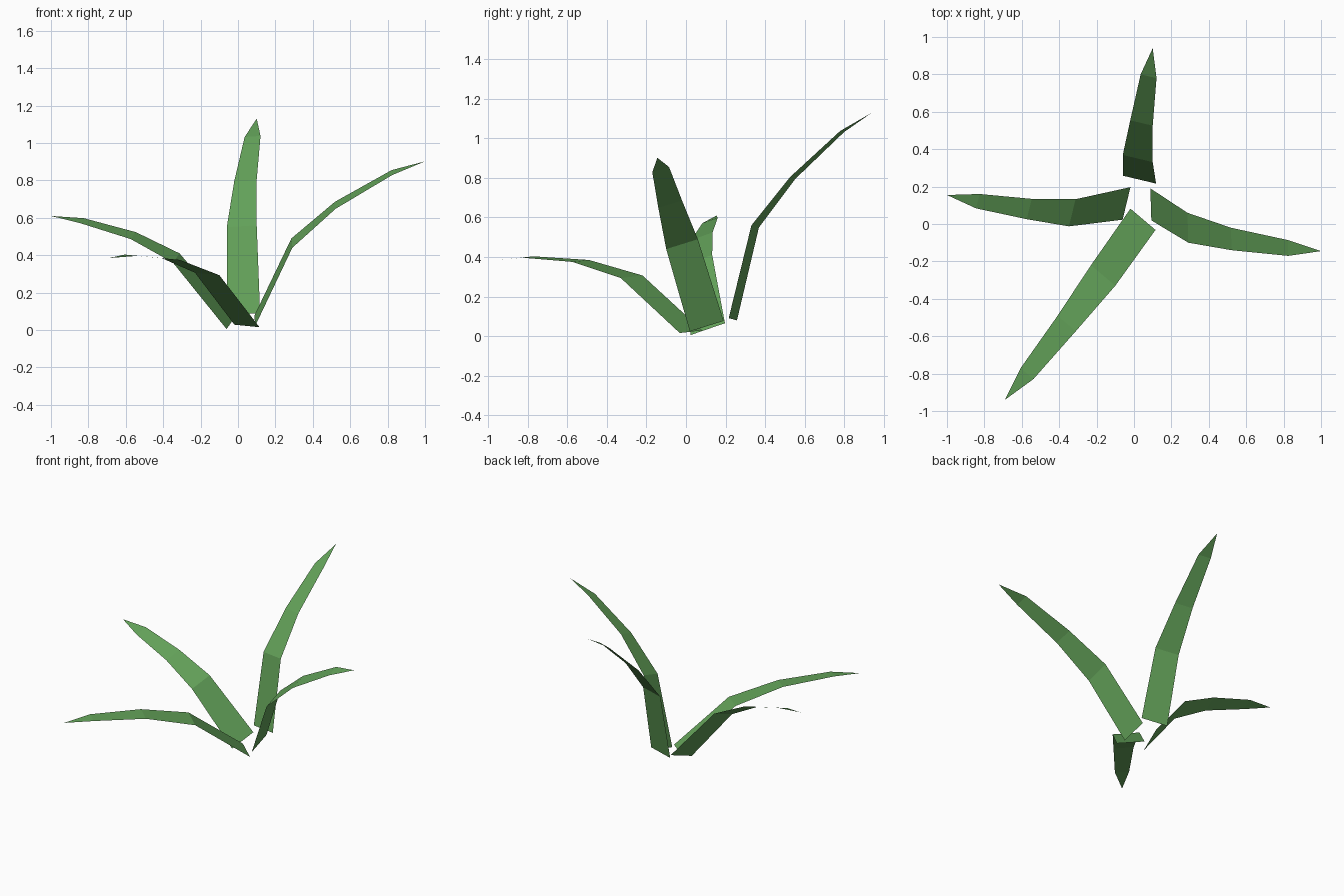
import bpy
import bmesh
from mathutils import Vector

default_cube = bpy.data.objects.get("Cube")
if default_cube:
    bpy.data.objects.remove(default_cube, do_unlink=True)

# One flat leaf colour
leaf_green = bpy.data.materials.new("leaf green")
leaf_green.use_nodes = True
green = (0.125, 0.36, 0.1, 1)
leaf_green.diffuse_color = green
shader = next(node for node in leaf_green.node_tree.nodes if node.type == "BSDF_PRINCIPLED")
shader.inputs["Base Color"].default_value = green

# Relative width at the three stations between the base and the pointed tip
TAPER = (1, 0.75, 0.53)


def build_leaf(name, spine, across, flare):
    """Sweep a tapering flat blade along its spine.

    across is the full width vector, pointing from the left to the right edge
    as seen looking along the blade; flare widens the base.
    """
    mesh = bmesh.new()
    half_width = Vector(across) / 2
    previous = None
    for centre, scale in zip(spine, (flare, *TAPER)):
        pair = [mesh.verts.new(Vector(centre) + side * scale * half_width)
                for side in (-1, 1)]
        if previous:
            mesh.faces.new((previous[0], previous[1], pair[1], pair[0]))
        previous = pair
    tip = mesh.verts.new(spine[-1])
    mesh.faces.new((previous[0], previous[1], tip))

    data = bpy.data.meshes.new(name)
    mesh.to_mesh(data)
    mesh.free()
    data.materials.append(leaf_green)
    leaf = bpy.data.objects.new(name, data)
    bpy.context.scene.collection.objects.link(leaf)
    return leaf


# Tall upright leaf at the back
build_leaf(
    name="back_leaf",
    spine=[(0.03, 0.237, 0.085), (0.02, 0.35, 0.555), (0.04, 0.54, 0.8),
           (0.078, 0.79, 1.035), (0.1, 0.94, 1.13)],
    across=(0.16, -0.038, 0.01),
    flare=1.1,
)

# Arching leaf on the left
build_leaf(
    name="left_leaf",
    spine=[(0.09, 0.105, 0.05), (0.288, -0.02, 0.465), (0.52, -0.08, 0.667),
           (0.823, -0.128, 0.842), (1, -0.145, 0.902)],
    across=(0.005, -0.16, -0.05),
    flare=1.07,
)

# Lower arching leaf on the right
build_leaf(
    name="right_leaf",
    spine=[(-0.04, 0.11, 0.035), (-0.33, 0.06, 0.385), (-0.56, 0.08, 0.505),
           (-0.835, 0.122, 0.585), (-1, 0.155, 0.61)],
    across=(0.035, 0.145, 0.05),
    flare=1.2,
)

# Drooping leaf at the front
build_leaf(
    name="front_leaf",
    spine=[(0.048, 0.025, 0.022), (-0.165, -0.275, 0.3), (-0.36, -0.532, 0.38),
           (-0.572, -0.8, 0.4), (-0.69, -0.94, 0.385)],
    across=(-0.13, 0.11, 0.013),
    flare=1.03,
)
